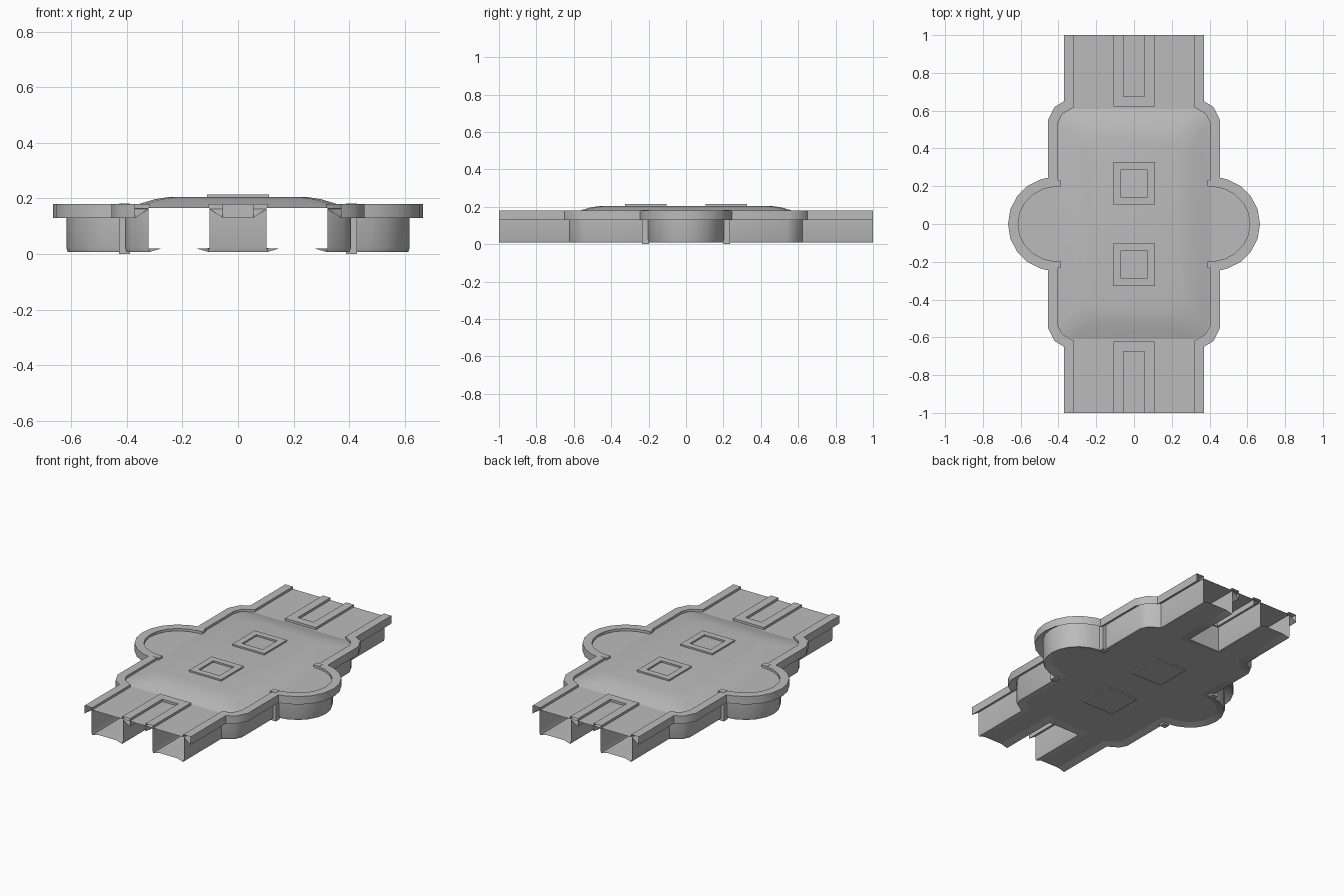
import bpy, bmesh, math
from mathutils import Vector

old = bpy.data.objects.get("Cube")
if old:
    bpy.data.objects.remove(old, do_unlink=True)

grey = bpy.data.materials.new("plain_grey")
grey.use_nodes = True
COLOUR = (0.5, 0.5, 0.5, 1)
grey.diffuse_color = COLOUR
grey.node_tree.nodes["Principled BSDF"].inputs["Base Color"].default_value = COLOUR


def finish(name, bm, angle=35):
    mesh = bpy.data.meshes.new(name)
    bm.to_mesh(mesh)
    bm.free()
    mesh.materials.append(grey)
    obj = bpy.data.objects.new(name, mesh)
    bpy.context.collection.objects.link(obj)
    bpy.ops.object.select_all(action="DESELECT")
    obj.select_set(True)
    bpy.context.view_layer.objects.active = obj
    bpy.ops.object.shade_smooth_by_angle(angle=math.radians(angle))
    return obj


def inset(chain, d):
    """Mitred offset of an open chain towards its left side."""
    pts = [Vector(p) for p in chain]
    out = []
    for i, p in enumerate(pts):
        dirs = []
        if i > 0:
            dirs.append((p - pts[i - 1]).normalized())
        if i < len(pts) - 1:
            dirs.append((pts[i + 1] - p).normalized())
        normals = [Vector((-v.y, v.x)) for v in dirs]
        m = sum(normals, Vector((0, 0))).normalized()
        out.append(p + m * (d / m.dot(normals[0])))
    return out


def bridge(bm, rows, closed=False):
    """Skin between neighbouring rows of points."""
    rows = [[bm.verts.new(p) for p in row] for row in rows]
    n = len(rows[0])
    for a, b in zip(rows, rows[1:]):
        for i in range(n if closed else n - 1):
            k = (i + 1) % n
            bm.faces.new((a[i], b[i], b[k], a[k]))
    return rows


def sweep(name, profile):
    """Run an (inset, height) profile along every edge chain."""
    bm = bmesh.new()
    for chain in chains:
        bridge(bm, [[(p.x, p.y, z) for p in inset(chain, d)] for d, z in profile])
    return finish(name, bm)


def sheet(name, d, z, up):
    bm = bmesh.new()
    pts = [p for chain in chains for p in inset(chain, d)]
    if not up:
        pts.reverse()
    bm.faces.new([bm.verts.new((p.x, p.y, z)) for p in pts])
    bmesh.ops.triangulate(bm, faces=bm.faces[:])
    return finish(name, bm)


def box(name, centre, size):
    bm = bmesh.new()
    bmesh.ops.create_cube(bm, size=1)
    for v in bm.verts:
        v.co = Vector([c + s * q for c, s, q in zip(centre, size, v.co)])
    return finish(name, bm)


# Plan outline: one flank with its round bay, and one end slot, each turned 180 degrees
bay = [(0.419 + 0.248 * math.cos(math.radians(a)), 0.248 * math.sin(math.radians(a)))
       for a in (18, 36, 54, 72)]
upper = bay + [(0.455, 0.245), (0.455, 0.55), (0.42, 0.62), (0.37, 0.65), (0.37, 1)]
flank = [(x, -y) for x, y in reversed(upper)] + [(0.667, 0)] + upper
slot = [(0.055, 1), (0.055, 0.675), (-0.055, 0.675), (-0.055, 1)]
chains = [flank, slot]
chains += [[(-x, -y) for x, y in c] for c in chains]

# Overhanging rim, hollow wall and crowned floor
sweep("rim", [(0.053, 0.165), (0.053, 0.18), (0, 0.18), (0, 0.13), (0.048, 0.162)])
sweep("outer_wall", [(0.048, 0.165), (0.048, 0.022), (0.053, 0.008)])
sweep("floor_edge", [(0.053, 0.008), (0.095, 0.02)])
sheet("floor", 0.095, 0.02, False)
sheet("deck", 0.053, 0.165, True)

# Raised middle of the deck
bm = bmesh.new()
rings = []
for hx, hy, z in ((0.4, 0.61, 0.165), (0.36, 0.57, 0.179), (0.3, 0.51, 0.197), (0.25, 0.45, 0.205)):
    c = 0.08
    corner = [(hx, hy - c), (hx - 0.3 * c, hy - 0.3 * c), (hx - c, hy)]
    half = corner + [(-x, y) for x, y in reversed(corner)]
    rings.append([(x, y, z) for x, y in half + [(-x, -y) for x, y in half]])
bm.faces.new(bridge(bm, rings[::-1], closed=True)[0])
bmesh.ops.recalc_face_normals(bm, faces=bm.faces[:])
if max(bm.faces, key=lambda f: f.calc_center_median().z).normal.z < 0:
    bmesh.ops.reverse_faces(bm, faces=bm.faces[:])
finish("deck_crown", bm)

# Square frames on the deck and matching plates below
for side, y in (("front", -0.215), ("back", 0.215)):
    bm = bmesh.new()
    loops = [[(sx * h, y + sy * h, z) for sx, sy in ((1, 1), (-1, 1), (-1, -1), (1, -1))]
             for h, z in ((0.112, 0.2), (0.112, 0.215), (0.072, 0.215), (0.072, 0.203))]
    bridge(bm, loops, closed=True)
    bmesh.ops.recalc_face_normals(bm, faces=bm.faces[:])
    if max(bm.faces, key=lambda f: f.calc_center_median().z).normal.z < 0:
        bmesh.ops.reverse_faces(bm, faces=bm.faces[:])
    finish(side + "_frame", bm)
    box(side + "_bottom_plate", (0, y, 0.017), (0.22, 0.22, 0.008))

# Corner posts where the bays meet the body
for sx, xname in ((1, "left"), (-1, "right")):
    for sy, yname in ((1, "back"), (-1, "front")):
        box(f"{yname}_{xname}_post", (sx * 0.408, sy * 0.216, 0.091), (0.04, 0.036, 0.182))
